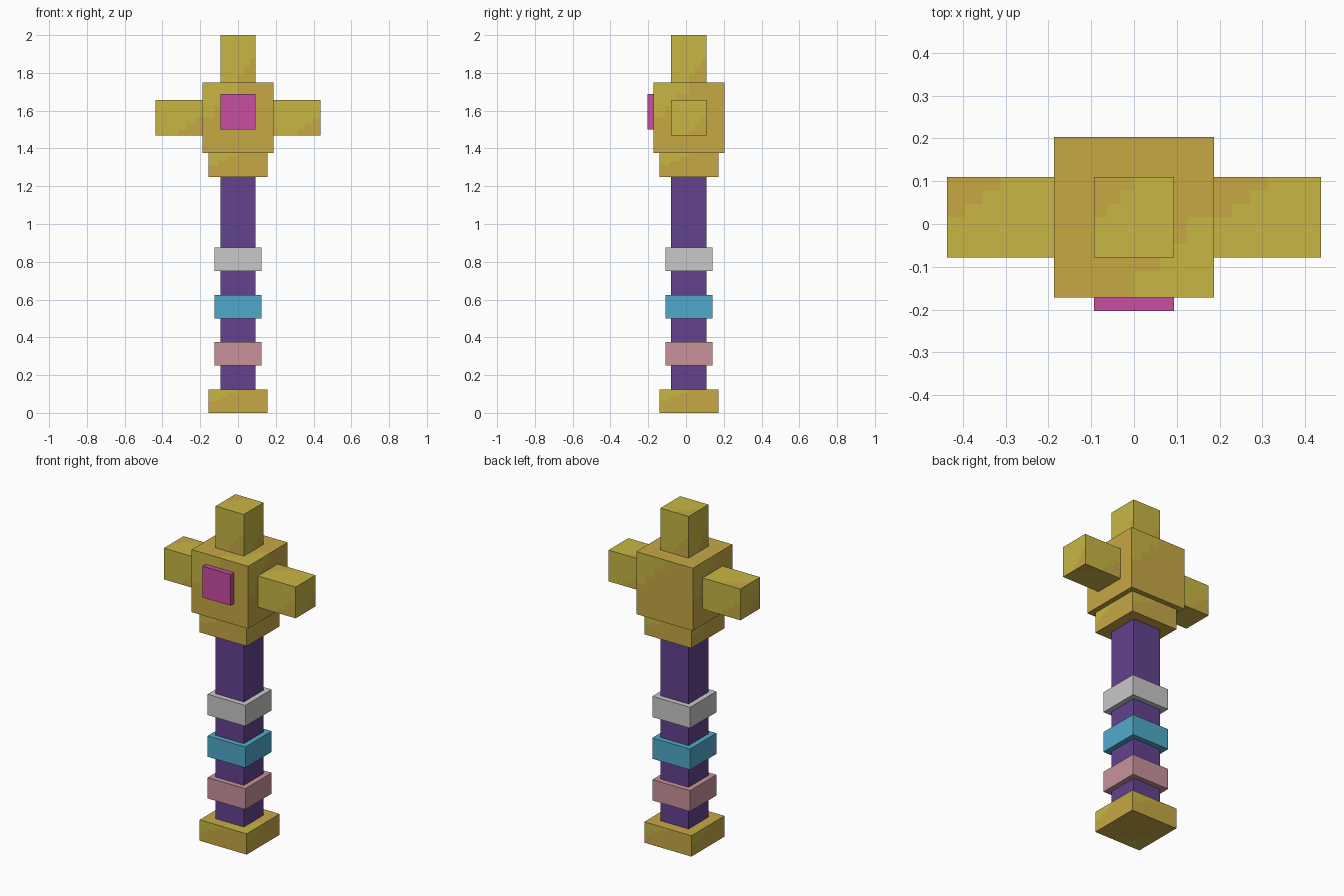
import bpy, bmesh
from mathutils import Vector

cube = bpy.data.objects.get("Cube")
if cube:
    bpy.data.objects.remove(cube, do_unlink=True)

U = 1 / 32          # one block unit
Y0 = U / 2          # depth centre of the shaft
STEPS = 6           # cells per face side in the stepped patches


def material(name, rgb):
    col = [((c / 255 + 0.055) / 1.055) ** 2.4 for c in rgb] + [1.0]
    m = bpy.data.materials.new(name)
    m.diffuse_color = col
    m.use_nodes = True
    bsdf = next(n for n in m.node_tree.nodes if n.type == 'BSDF_PRINCIPLED')
    bsdf.inputs["Base Color"].default_value = col
    bsdf.inputs["Roughness"].default_value = 0.8
    return m


YELLOW = material("yellow gold", (200, 183, 68))
AMBER = material("amber gold", (198, 168, 69))
PURPLE = material("purple", (99, 66, 143))
SILVER = material("silver", (200, 200, 200))
BLUE = material("sky blue", (80, 170, 203))
PINK = material("dusty pink", (200, 146, 154))
MAGENTA = material("magenta", (201, 77, 163))


def corner_distance(n, p):
    """0 at the upper left corner of a face, 2 at its lower right (p in 0..1)."""
    if n.z > 0.5:
        return 2 - (p.x + 1 - p.y)
    if n.z < -0.5:
        return p.x + p.y
    if abs(n.y) > 0.5:
        u = p.x if n.y < 0 else 1 - p.x
    else:
        u = p.y if n.x > 0 else 1 - p.y
    return u + 1 - p.z


def box(name, lo, hi, mats, patch=None):
    """Box between two corners; patch(s) marks the cells in the second colour."""
    lo, hi = Vector(lo), Vector(hi)
    size = hi - lo
    bm = bmesh.new()
    bmesh.ops.create_cube(bm, size=1)
    for v in bm.verts:
        v.co = Vector([lo[i] + (v.co[i] + 0.5) * size[i] for i in range(3)])
    if patch:
        for axis in range(3):
            for k in range(1, STEPS):
                co, no = lo.copy(), Vector((0, 0, 0))
                co[axis] += size[axis] * k / STEPS
                no[axis] = 1
                bmesh.ops.bisect_plane(bm, geom=bm.verts[:] + bm.edges[:] + bm.faces[:],
                                       plane_co=co, plane_no=no)
        bm.normal_update()
        for f in bm.faces:
            c = f.calc_center_median() - lo
            p = Vector([c[i] / size[i] for i in range(3)])
            f.material_index = int(patch(corner_distance(f.normal, p)))
    me = bpy.data.meshes.new(name)
    bm.to_mesh(me)
    bm.free()
    for m in mats:
        me.materials.append(m)
    ob = bpy.data.objects.new(name, me)
    bpy.context.collection.objects.link(ob)
    return ob


def block(name, half, z0, z1, mats, patch=None):
    """Square block centred on the shaft, in block units."""
    return box(name, (-half * U, Y0 - half * U, z0 * U), (half * U, Y0 + half * U, z1 * U), mats, patch)


def upper_left(s):
    return s < 0.55


def lower_right(s):
    return s > 1.45


# Shaft and coloured rings
block("shaft", 3, 4, 40, [PURPLE])
for name, z, mat in (("lower_ring", 8, PINK), ("middle_ring", 16, BLUE), ("upper_ring", 24, SILVER)):
    block(name, 4, z, z + 4, [mat])

# Gold foot, collar and head
block("foot", 5, 0, 4, [AMBER, YELLOW], upper_left)
block("collar", 5, 40, 44, [AMBER, YELLOW], upper_left)
block("head", 6, 44, 56, [AMBER, YELLOW], upper_left)

# Prongs on the top and both sides
block("top_prong", 3, 56, 64, [YELLOW, AMBER], lower_right)
for name, x0, x1 in (("left_prong", 6, 14), ("right_prong", -14, -6)):
    box(name, (x0 * U, Y0 - 3 * U, 47 * U), (x1 * U, Y0 + 3 * U, 53 * U), [YELLOW, AMBER], lower_right)

# Gem on the front of the head
box("gem", (-3 * U, Y0 - 7 * U, 48 * U), (3 * U, Y0 - 6 * U, 54 * U), [MAGENTA])
